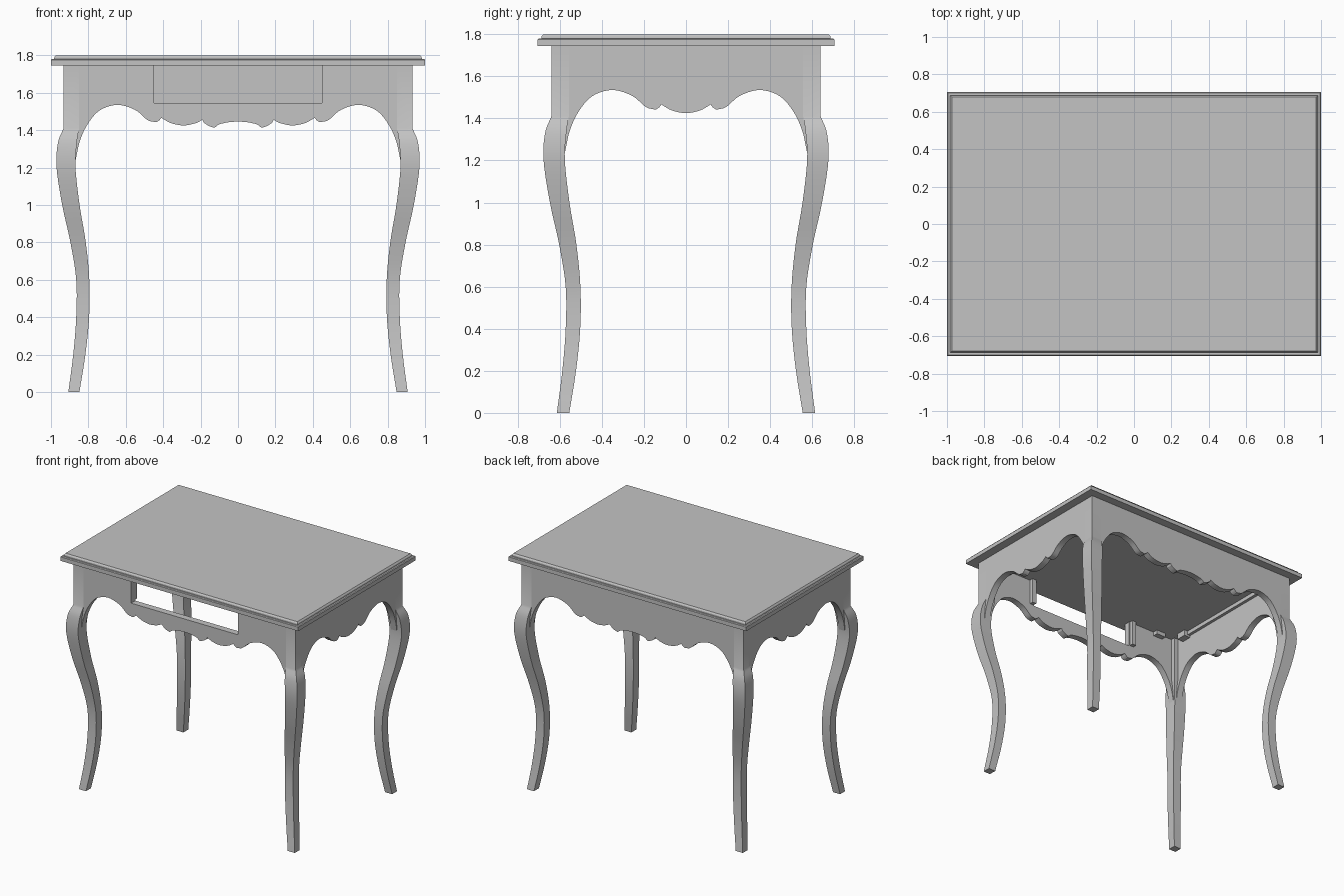
import bpy, bmesh
from mathutils import Vector

if "Cube" in bpy.data.objects:
    bpy.data.objects.remove(bpy.data.objects["Cube"], do_unlink=True)

GREY = (0.55, 0.55, 0.55, 1)
mat = bpy.data.materials.new("plain grey")
mat.use_nodes = True
mat.diffuse_color = GREY
mat.node_tree.nodes["Principled BSDF"].inputs["Base Color"].default_value = GREY

OX, OY = 0.933, 0.64      # outer faces of the apron
SHIFT = OX - OY           # side outlines are the front ones moved inward
APRON_TOP = 1.745
THICK = 0.05


def finish(name, bm):
    bmesh.ops.recalc_face_normals(bm, faces=bm.faces)
    mesh = bpy.data.meshes.new(name)
    bm.to_mesh(mesh)
    bm.free()
    mesh.materials.append(mat)
    ob = bpy.data.objects.new(name, mesh)
    bpy.context.collection.objects.link(ob)
    bpy.ops.object.select_all(action='DESELECT')
    ob.select_set(True)
    bpy.context.view_layer.objects.active = ob
    bpy.ops.object.shade_smooth_by_angle(angle=0.5)
    return ob


def spline(pts, steps=5):
    """Smooth curve through the given points."""
    p = [Vector(q) for q in pts]
    p = [2 * p[0] - p[1]] + p + [2 * p[-1] - p[-2]]
    out = []
    for a, b, c, d in zip(p, p[1:], p[2:], p[3:]):
        for i in range(steps):
            t = i / steps
            out.append(0.5 * (2 * b + (c - a) * t + (2*a - 5*b + 4*c - d) * t**2
                              + (3*b - a - 3*c + d) * t**3))
    return out + [p[-2]]


def loft(name, rings):
    """Stack of rectangles (x0, x1, y0, y1, z) joined by walls."""
    bm = bmesh.new()
    loops = [[bm.verts.new(v) for v in ((a, c, z), (b, c, z), (b, d, z), (a, d, z))]
             for a, b, c, d, z in rings]
    for lo, hi in zip(loops, loops[1:]):
        for i in range(4):
            j = (i + 1) % 4
            bm.faces.new((lo[i], lo[j], hi[j], hi[i]))
    bm.faces.new(loops[0])
    bm.faces.new(loops[-1])
    return finish(name, bm)


def box(name, x0, x1, y0, y1, z0, z1):
    return loft(name, [(x0, x1, y0, y1, z0), (x0, x1, y0, y1, z1)])


def board(name, outline, place):
    """Extrude a (u, z) outline through the board thickness."""
    bm = bmesh.new()
    face = bm.faces.new([bm.verts.new(place(u, 0, z)) for u, z in outline])
    ext = bmesh.ops.extrude_face_region(bm, geom=[face])
    move = Vector(place(0, THICK, 0)) - Vector(place(0, 0, 0))
    bmesh.ops.translate(bm, vec=move,
                        verts=[g for g in ext["geom"] if isinstance(g, bmesh.types.BMVert)])
    return finish(name, bm)


# Moulded table top
def slab(inset, z):
    return (inset - 1, 1 - inset, inset - 0.705, 0.705 - inset, z)

loft("table_top", [slab(0, 1.745), slab(0, 1.775), slab(0.005, 1.78), slab(0.017, 1.78),
                   slab(0.018, 1.79), slab(0.026, 1.80)])

# Curved legs: (inner, outer, height), with a square post on top
leg = spline([(.848, .907, 0), (.816, .881, .2), (.796, .865, .4), (.795, .865, .6),
              (.814, .896, .8), (.847, .940, 1.0), (.869, .970, 1.2),
              (.862, .963, 1.33), (.850, OX, 1.41)])
leg.append(Vector((.850, OX, APRON_TOP)))
for sx, xn in ((1, "left"), (-1, "right")):
    for sy, yn in ((-1, "front"), (1, "back")):
        loft(f"{yn}_{xn}_leg", [(sx * a, sx * b, sy * (a - SHIFT), sy * (b - SHIFT), z)
                                for a, b, z in leg])

# Scalloped apron edge: arch beside the leg, small cusp, lobe, centre waves
arch = spline([(.868, 1.24), (.846, 1.34), (.805, 1.43), (.74, 1.505), (.645, 1.535),
               (.55, 1.508), (.485, 1.455), (.445, 1.443)])
cusp = spline([(.435, 1.443), (.42, 1.453), (.41, 1.466)], 2)
lobe = spline([(.41, 1.466), (.36, 1.438), (SHIFT, 1.425), (.23, 1.436), (.19, 1.455)])[1:]
wave = spline([(.183, 1.440), (.155, 1.422), (.128, 1.413)], 3)
middle = spline([(.118, 1.418), (.10, 1.431), (.05, 1.442), (0, 1.446)], 4)

long_edge = [tuple(p) for p in arch + cusp + lobe + wave + middle]
short_edge = [(p.x - SHIFT, p.y) for p in arch + cusp + lobe if p.x >= SHIFT - .001]


def mirrored(half):
    return half + [(-u, z) for u, z in reversed(half) if u > .002]


def closed(edge, notch=()):
    end = edge[0][0]
    return mirrored(edge) + [(-end, APRON_TOP)] + list(notch) + [(end, APRON_TOP)]


drawer_gap = [(-.45, APRON_TOP), (-.45, 1.545), (.45, 1.545), (.45, APRON_TOP)]
board("front_apron", closed(long_edge, drawer_gap), lambda u, t, z: (u, t - OY, z))
board("back_apron", closed(long_edge), lambda u, t, z: (u, OY - t, z))
board("left_apron", closed(short_edge), lambda u, t, z: (OX - t, u, z))
board("right_apron", closed(short_edge), lambda u, t, z: (t - OX, u, z))

# Inner cleats, drawer stiles and corner blocks under the top
for s, n in ((1, "left"), (-1, "right")):
    box(f"{n}_cleat", s * .86, s * .884, -.45, .45, 1.715, APRON_TOP)
    box(f"{n}_drawer_stile", s * .455, s * .49, -.592, -.56, 1.55, APRON_TOP)
    box(f"{n}_front_block", s * .68, s * .76, -.592, -.55, 1.715, APRON_TOP)
    box(f"{n}_side_block", s * .83, s * .884, -.50, -.42, 1.70, APRON_TOP)
